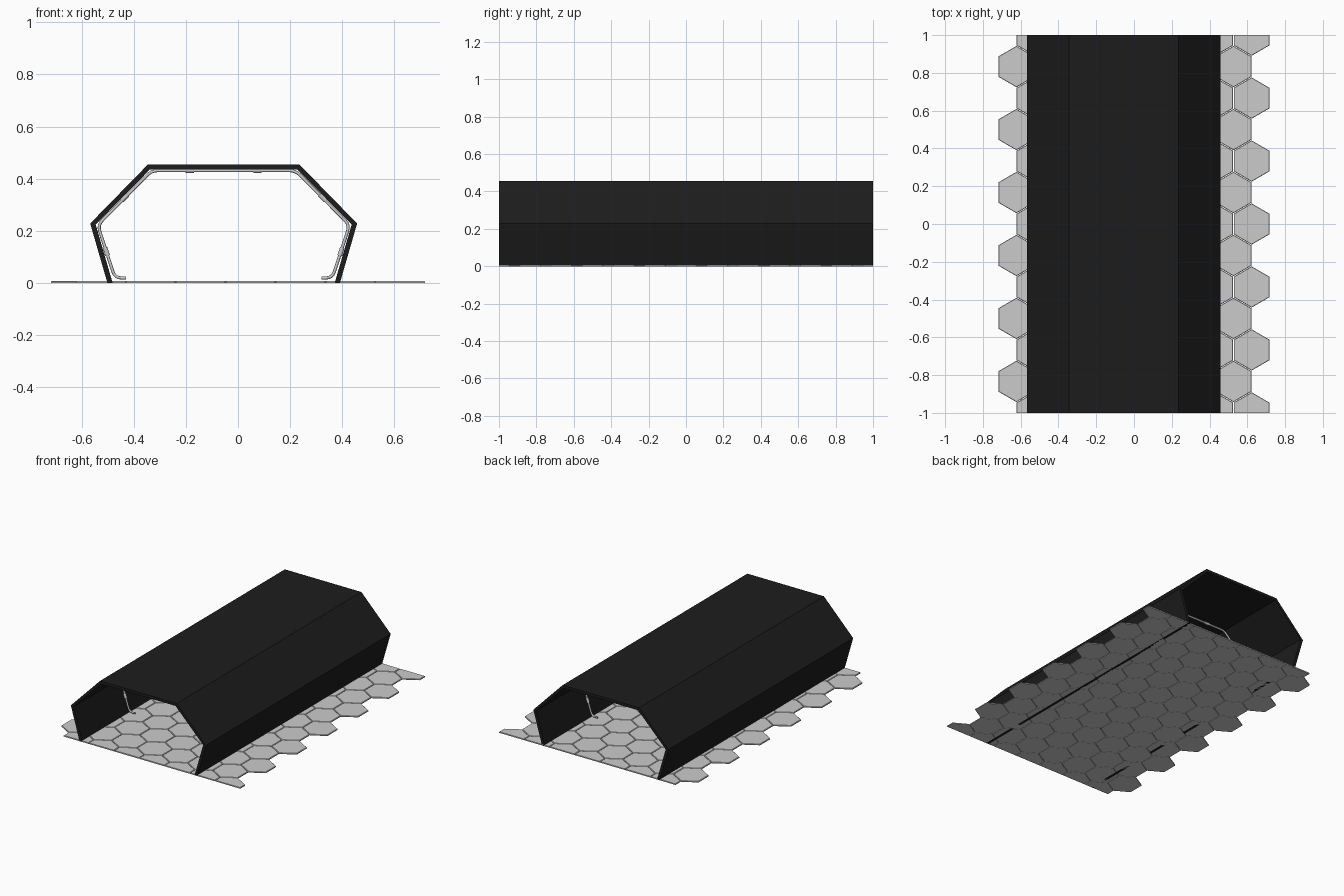
import bpy, bmesh, math
from mathutils import Vector, Matrix

if "Cube" in bpy.data.objects:
    bpy.data.objects.remove(bpy.data.objects["Cube"])

CX = -0.055          # tunnel axis in x
PITCH = 1 / 6        # floor row spacing
W = 0.1915           # hexagon width across flats


def finish(name, bm, mat=None):
    bmesh.ops.recalc_face_normals(bm, faces=bm.faces)
    me = bpy.data.meshes.new(name)
    bm.to_mesh(me)
    bm.free()
    ob = bpy.data.objects.new(name, me)
    bpy.context.collection.objects.link(ob)
    if mat:
        me.materials.append(mat)
    return ob


def mirrored(half):
    # half profile (bottom to top, +x side) -> full profile around the axis
    return [Vector((CX + x, z)) for x, z in half] + \
           [Vector((CX - x, z)) for x, z in reversed(half)]


black = bpy.data.materials.new("shell_black")
black.diffuse_color = (0.012, 0.012, 0.012, 1)
black.use_nodes = True
black.node_tree.nodes["Principled BSDF"].inputs["Base Color"].default_value = black.diffuse_color

# Tunnel shell: faceted arch extruded along y
outer = mirrored([(0.446, 0), (0.512, 0.228), (0.290, 0.455)])
inner = mirrored([(0.426, 0), (0.491, 0.224), (0.282, 0.436)])
bm = bmesh.new()
loop = outer + inner[::-1]
n = len(outer)
front = [bm.verts.new((p.x, -1, p.y)) for p in loop]
back = [bm.verts.new((p.x, 1, p.y)) for p in loop]
m = len(loop)
for i in range(m):
    j = (i + 1) % m
    bm.faces.new((front[i], front[j], back[j], back[i]))
for ring in (front, back):
    for i in range(n - 1):
        bm.faces.new((ring[i], ring[i + 1], ring[m - 2 - i], ring[m - 1 - i]))
finish("tunnel_shell", bm, black)

# Hexagonal floor tiles: chamfered top, end rows cut flush
bm = bmesh.new()
sx = (W / 2) / (math.sqrt(3) / 2)
sy = PITCH / 1.5
for k in range(-6, 7):
    for i in range(7):
        cx = (-3 + i) * W + (W / 4 if k % 2 == 0 else -W / 4)
        rings = []
        for z, inset in ((0, 0.0015), (0.006, 0.0015), (0.008, 0.004)):
            f = 1 - inset / (W / 2)
            rings.append([bm.verts.new((
                cx + sx * f * math.cos(math.radians(30 + 60 * a)),
                k * PITCH + sy * f * math.sin(math.radians(30 + 60 * a)), z))
                for a in range(6)])
        for lo, hi in zip(rings, rings[1:]):
            for a in range(6):
                b = (a + 1) % 6
                bm.faces.new((lo[a], lo[b], hi[b], hi[a]))
        bm.faces.new(rings[0][::-1])
        bm.faces.new(rings[-1])
for s in (-1, 1):
    cut = bmesh.ops.bisect_plane(
        bm, geom=bm.verts[:] + bm.edges[:] + bm.faces[:],
        plane_co=(0, s, 0), plane_no=(0, s, 0), clear_outer=True)
    edges = [e for e in cut["geom_cut"] if isinstance(e, bmesh.types.BMEdge)]
    bmesh.ops.holes_fill(bm, edges=edges, sides=0)
finish("hex_floor", bm)


# Support ribs: bent tubes that follow the inside of the shell
def rounded(pts, r=0.025):
    out = [pts[0]]
    for a, p, c in zip(pts, pts[1:], pts[2:]):
        p0 = p + (a - p).normalized() * r
        p1 = p + (c - p).normalized() * r
        for t in (0, 0.25, 0.5, 0.75, 1):
            out.append(p0 * (1 - t) ** 2 + p * 2 * t * (1 - t) + p1 * t * t)
    return out + [pts[-1]]


path = mirrored([(0.375, 0.019), (0.417, 0.019), (0.483, 0.222), (0.276, 0.431)])
bends = rounded(path)


def rib(y):
    cu = bpy.data.curves.new("support_rib", 'CURVE')
    cu.dimensions = '3D'
    cu.bevel_depth = 0.006
    cu.bevel_resolution = 2
    cu.use_fill_caps = True
    sp = cu.splines.new('POLY')
    sp.points.add(len(bends) - 1)
    for pt, p in zip(sp.points, bends):
        pt.co = (p.x, y, p.y, 1)
    bpy.context.collection.objects.link(bpy.data.objects.new("support_rib", cu))

    # Clamps around the tube
    bm = bmesh.new()
    for side in (-1, 1):
        for x, z, ang in ((0.13, 0.431, 0), (0.380, 0.327, 45.3), (0.450, 0.120, -72)):
            mat = (Matrix.Translation((CX + side * x, y, z))
                   @ Matrix.Rotation(math.radians(side * ang), 4, 'Y')
                   @ Matrix.Rotation(math.pi / 2, 4, 'Y'))
            bmesh.ops.create_cone(bm, cap_ends=True, segments=12, radius1=0.009,
                                  radius2=0.009, depth=0.032, matrix=mat)
    finish("rib_clamps", bm)


for y in (-0.5, 0.5):
    rib(y)
